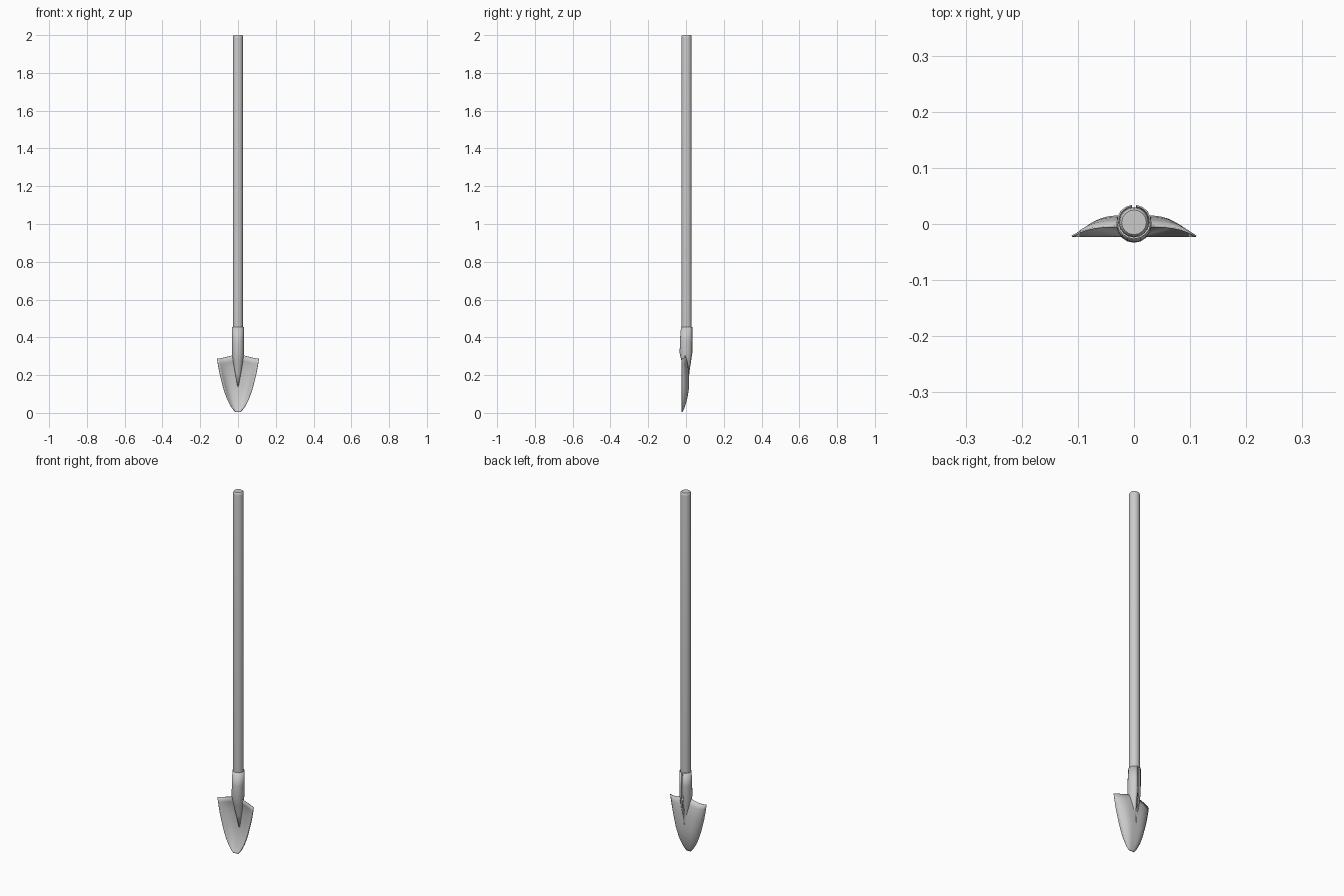
import bpy, math

if "Cube" in bpy.data.objects:
    bpy.data.objects.remove(bpy.data.objects["Cube"])


def interp(x, pts):
    # piecewise linear lookup in (x, value) pairs
    for (a, va), (b, vb) in zip(pts, pts[1:]):
        if x <= b:
            return va + (vb - va) * (x - a) / (b - a)
    return pts[-1][1]


def make_grid(name, rows, close=False, caps=False, thick=0, offset=0, angle=40):
    n = len(rows[0])
    verts = [v for r in rows for v in r]
    faces = []
    for i in range(len(rows) - 1):
        for j in range(n if close else n - 1):
            k = (j + 1) % n
            faces.append((i * n + j, i * n + k, (i + 1) * n + k, (i + 1) * n + j))
    if caps:
        faces.append(tuple(reversed(range(n))))
        faces.append(tuple(range(len(verts) - n, len(verts))))
    me = bpy.data.meshes.new(name)
    me.from_pydata(verts, [], faces)
    ob = bpy.data.objects.new(name, me)
    bpy.context.collection.objects.link(ob)
    if thick:
        m = ob.modifiers.new("thickness", 'SOLIDIFY')
        m.thickness = thick
        m.offset = offset
    bpy.ops.object.select_all(action='DESELECT')
    ob.select_set(True)
    bpy.context.view_layer.objects.active = ob
    bpy.ops.object.shade_smooth_by_angle(angle=math.radians(angle))
    return ob


def ring(z, cy, rx, ry, n=16, gap=0.0):
    # gap > 0 leaves a slit at the back (+y)
    count = n + 1 if gap else n
    pts = []
    for i in range(count):
        a = math.pi / 2 + gap + (2 * math.pi - 2 * gap) * i / n
        pts.append((rx * math.cos(a), cy + ry * math.sin(a), z))
    return pts


# long round handle with a softened top end
make_grid("handle", [ring(z, 0.003, r, r) for z, r in
                     [(0.31, 0.024), (0.36, 0.027), (1.985, 0.027),
                      (1.996, 0.0255), (2.0, 0.022)]],
          close=True, caps=True)

# rolled metal socket, split at the back, tapering to a point on the blade
# columns: z, centre y, half width, half depth
socket = [(0.455, 0.004, 0.029, 0.029), (0.38, 0.001, 0.030, 0.032),
          (0.315, 0.000, 0.030, 0.032), (0.27, 0.002, 0.024, 0.023),
          (0.21, 0.006, 0.014, 0.010), (0.14, 0.012, 0.001, 0.002)]
make_grid("socket", [ring(z, cy, rx, ry, gap=0.13) for z, cy, rx, ry in socket],
          thick=0.003)

# dished blade: flat rim plane at the front, bowed backwards in the middle
RIM = -0.022
width = [(0.0, 0.008), (0.02, 0.028), (0.06, 0.052), (0.12, 0.074),
         (0.2, 0.095), (0.25, 0.105), (0.29, 0.111)]
depth = [(0.0, 0.0), (0.03, 0.014), (0.08, 0.029), (0.13, 0.036),
         (0.2, 0.036), (0.25, 0.031), (0.29, 0.017)]
levels = [0.005, 0.012, 0.025, 0.045, 0.07, 0.1, 0.13, 0.165, 0.2, 0.23, 0.26, 0.288]
rows = []
for z in levels:
    row = []
    for i in range(-8, 9):
        u = i / 8
        # the top edge climbs towards the socket, the tip is rounded
        lift = 0.026 * max(0, (z - 0.15) / 0.138) * max(0, 1 - abs(u) * 1.1) ** 1.3
        row.append((u * interp(z, width),
                    RIM + interp(z, depth) * (1 - abs(u) ** 4), z + lift))
    rows.append(row)
make_grid("blade", rows, thick=0.003)
